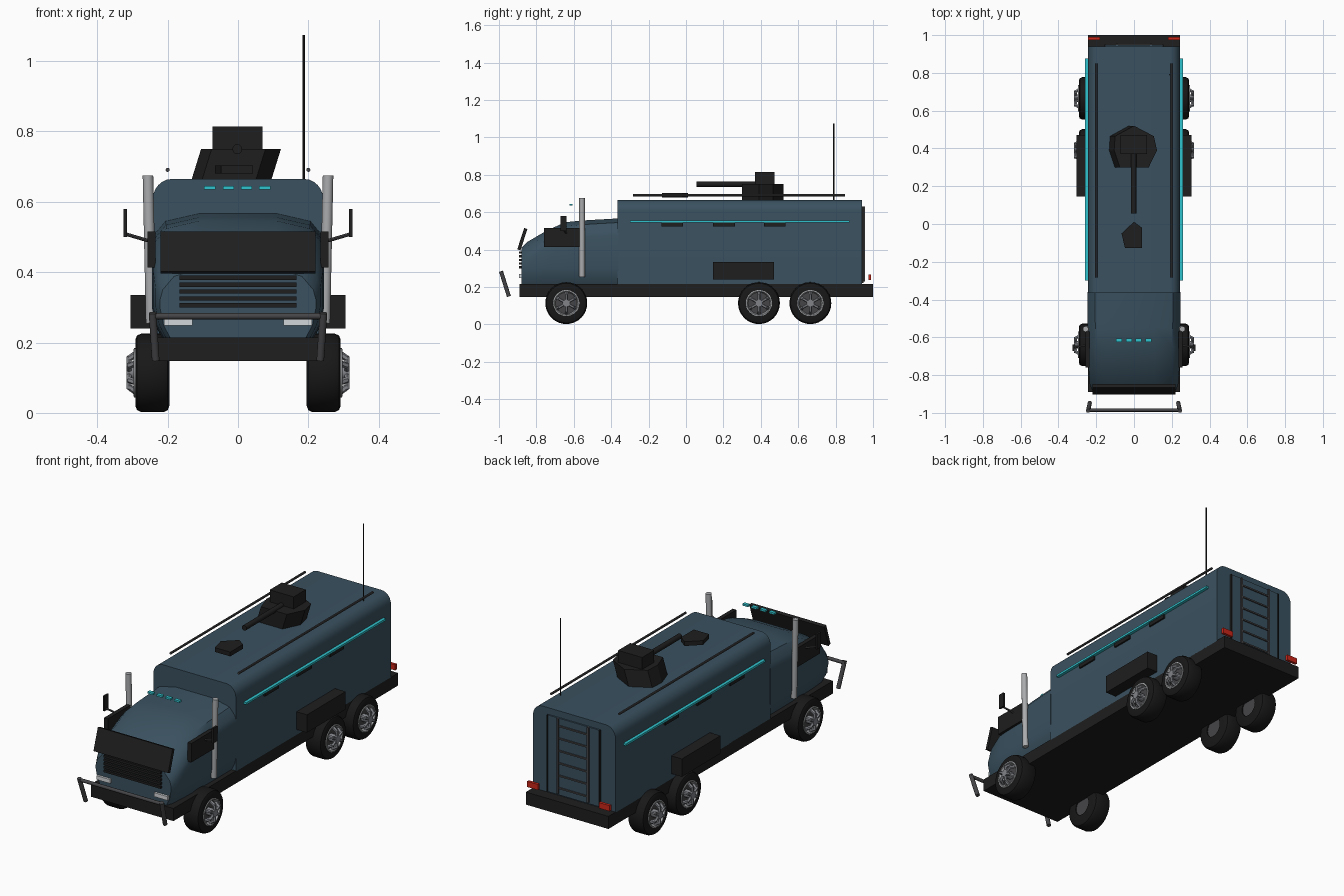
import bpy, bmesh, math
from mathutils import Vector, Matrix

if "Cube" in bpy.data.objects:
    bpy.data.objects.remove(bpy.data.objects["Cube"])


def material(name, r, g, b):
    m = bpy.data.materials.new(name)
    m.diffuse_color = (r, g, b, 1)
    m.use_nodes = True
    m.node_tree.nodes["Principled BSDF"].inputs["Base Color"].default_value = m.diffuse_color
    return m


PAINT = material("slate_blue_paint", 0.042, 0.082, 0.115)
BLACK = material("black", 0.013, 0.013, 0.013)
RUBBER = material("rubber", 0.009, 0.009, 0.009)
STEEL = material("dark_steel", 0.06, 0.06, 0.065)
METAL = material("bright_metal", 0.4, 0.41, 0.42)
RIM = material("rim_grey", 0.22, 0.23, 0.25)
CYAN = material("cyan", 0.03, 0.55, 0.62)
RED = material("red", 0.6, 0.02, 0.01)
LAMP = material("lamp_white", 0.65, 0.68, 0.7)


def finish(name, bm, mat, angle=None):
    bmesh.ops.recalc_face_normals(bm, faces=bm.faces)
    me = bpy.data.meshes.new(name)
    bm.to_mesh(me)
    bm.free()
    me.materials.append(mat)
    if angle:
        me.shade_smooth()
        me.set_sharp_from_angle(angle=math.radians(angle))
    ob = bpy.data.objects.new(name, me)
    bpy.context.collection.objects.link(ob)
    return ob


def box(name, x, y, z, mat, pitch=0):
    """Box from (low, high) ranges, optionally turned about x."""
    bm = bmesh.new()
    size = [b - a for a, b in (x, y, z)]
    mid = [(a + b) / 2 for a, b in (x, y, z)]
    mtx = Matrix.Translation(mid) @ Matrix.Rotation(pitch, 4, 'X') @ Matrix.Diagonal((*size, 1))
    bmesh.ops.create_cube(bm, size=1, matrix=mtx)
    return finish(name, bm, mat)


def side(s, a, b):
    return tuple(sorted((s * a, s * b)))


def tube(name, p, q, r, mat, n=12):
    bm = bmesh.new()
    p, q = Vector(p), Vector(q)
    mtx = Matrix.Translation((p + q) / 2) @ (q - p).to_track_quat('Z', 'Y').to_matrix().to_4x4()
    bmesh.ops.create_cone(bm, cap_ends=True, segments=n, radius1=r, radius2=r,
                          depth=(q - p).length, matrix=mtx)
    return finish(name, bm, mat, 40)


def loft(name, rings, mat, angle=None):
    """Skin closed rings of equal point count and cap both ends."""
    bm = bmesh.new()
    vs = [[bm.verts.new(p) for p in ring] for ring in rings]
    n = len(vs[0])
    for a, b in zip(vs, vs[1:]):
        for i in range(n):
            j = (i + 1) % n
            bm.faces.new((a[i], a[j], b[j], b[i]))
    bm.faces.new(vs[0])
    bm.faces.new(vs[-1])
    return finish(name, bm, mat, angle)


def lathe(name, s, y, z, profile, mat, n=32):
    """Closed (x, radius) profile spun about the wheel axle."""
    bm = bmesh.new()
    rows = []
    for k in range(n):
        t = 2 * math.pi * k / n
        rows.append([bm.verts.new((s * x, y + r * math.cos(t), z + r * math.sin(t)))
                     for x, r in profile])
    m = len(profile)
    for k in range(n):
        a, b = rows[k], rows[(k + 1) % n]
        for i in range(m):
            j = (i + 1) % m
            bm.faces.new((a[i], a[j], b[j], b[i]))
    return finish(name, bm, mat, 35)


def mirrored(half, y):
    return [(x, y, z) for x, z in half] + [(-x, y, z) for x, z in reversed(half)]


# Chassis slab
box("chassis", (-0.243, 0.243), (-0.89, 1.0), (0.148, 0.215), BLACK)

# Rear body with rounded roof edges
body = [(0.243, 0.212)]
for k in range(7):
    t = math.radians(15 * k)
    body.append((0.188 + 0.055 * math.cos(t), 0.605 + 0.06 * math.sin(t)))
loft("rear_body", [mirrored(body, -0.365), mirrored(body, 0.94)], PAINT, 35)

# Cab: section shrinks toward the nose
rings = []
for y, w, h in ((-0.88, 0.222, 0.41), (-0.85, 0.234, 0.44), (-0.76, 0.241, 0.493),
                (-0.65, 0.244, 0.546), (-0.55, 0.245, 0.556), (-0.36, 0.246, 0.567)):
    half = [(w - 0.03, 0.212), (w - 0.01, 0.25), (w, 0.30), (w, h - 0.09),
            (w - 0.008, h - 0.06), (w - 0.04, h - 0.022), (0.11, h)]
    rings.append(mirrored(half, y))
loft("cab", rings, PAINT, 35)

# Windscreen shield, grille and headlights
box("windscreen_shield", (-0.22, 0.22), (-0.884, -0.866), (0.396, 0.516), BLACK, math.radians(-18))
for k in range(5):
    z = 0.306 + 0.0195 * k
    box("grille_bar", (-0.167, 0.167), (-0.892, -0.875), (z - 0.006, z + 0.006), BLACK)
for s in (-1, 1):
    box("headlight", side(s, 0.13, 0.21), (-0.892, -0.872), (0.249, 0.27), LAMP)

# Push bar ahead of the nose
tube("push_bar", (-0.25, -0.985, 0.275), (0.25, -0.985, 0.275), 0.009, STEEL)
for s in (-1, 1):
    tube("push_bar_post", (s * 0.243, -0.989, 0.284), (s * 0.234, -0.947, 0.15), 0.011, STEEL)

# Roof marker lights above the cab
for x in (-0.08, -0.027, 0.024, 0.076):
    box("marker_light", (x - 0.016, x + 0.016), (-0.624, -0.606), (0.635, 0.645), CYAN)

for s in (-1, 1):
    # Cab side windows, mirrors and exhaust stacks
    box("side_window", side(s, 0.235, 0.257), (-0.76, -0.57), (0.414, 0.515), BLACK)
    tube("mirror_arm", (s * 0.25, -0.64, 0.488), (s * 0.318, -0.655, 0.508), 0.005, STEEL, 8)
    box("mirror", side(s, 0.315, 0.325), (-0.672, -0.638), (0.5, 0.58), BLACK)
    tube("exhaust_stack", (s * 0.247, -0.556, 0.255), (s * 0.256, -0.556, 0.675), 0.015, METAL, 16)
    # Body stripe, vents, storage box and roof rail
    box("body_stripe", side(s, 0.243, 0.259), (-0.3, 0.875), (0.546, 0.557), CYAN)
    for y in (-0.073, 0.203, 0.475):
        box("side_vent", side(s, 0.24, 0.252), (y - 0.058, y + 0.058), (0.524, 0.544), BLACK)
    box("storage_box", side(s, 0.24, 0.305), (0.145, 0.47), (0.24, 0.335), BLACK)
    tube("roof_rail", (s * 0.2, -0.283, 0.691), (s * 0.2, 0.85, 0.691), 0.006, STEEL, 8)
    # Tail lights
    box("tail_light", side(s, 0.18, 0.243), (0.975, 0.99), (0.238, 0.268), RED)

# Rear door with frame lines and ladder
box("rear_door", (-0.15, 0.15), (0.93, 0.948), (0.222, 0.63), PAINT)
for s in (-1, 1):
    box("door_seam", side(s, 0.15, 0.156), (0.935, 0.95), (0.222, 0.63), BLACK)
    box("ladder_rail", side(s, 0.084, 0.094), (0.944, 0.956), (0.23, 0.63), STEEL)
for k in range(6):
    z = 0.26 + 0.066 * k
    box("ladder_rung", (-0.09, 0.09), (0.945, 0.954), (z - 0.004, z + 0.004), STEEL)

# Roof hatch and antenna
hatch = [(0.0, 0.012), (0.043, -0.02), (0.043, -0.127), (-0.048, -0.127), (-0.066, -0.05)]
loft("roof_hatch", [[(x, y, z) for x, y in hatch] for z in (0.68, 0.703)], BLACK)
tube("antenna", (0.187, 0.79, 0.66), (0.187, 0.79, 1.075), 0.003, BLACK, 8)

# Turret: seven-sided base leaning to one side, gun housing and barrel
base = [(0, 0.52), (0.105, 0.465), (0.122, 0.39), (0.078, 0.30),
        (-0.075, 0.30), (-0.105, 0.39), (-0.1, 0.465)]
loft("turret_base", [[(x - 0.028, y, 0.66) for x, y in base],
                     [(x, y, 0.75) for x, y in base]], BLACK)
box("gun_housing", (-0.072, 0.069), (0.37, 0.472), (0.745, 0.814), BLACK)
tube("gun_barrel", (-0.002, 0.055, 0.75), (-0.002, 0.42, 0.75), 0.014, BLACK, 12)

# Wheels on three axles
TIRE = [(0.195, 0.05), (0.195, 0.094), (0.2, 0.106), (0.212, 0.112), (0.274, 0.112),
        (0.287, 0.106), (0.292, 0.094), (0.292, 0.069), (0.27, 0.062), (0.265, 0.05)]
RING = [(0.262, 0.056), (0.29, 0.061), (0.297, 0.064), (0.296, 0.07), (0.288, 0.071), (0.265, 0.063)]
for s in (-1, 1):
    for y in (-0.64, 0.39, 0.665):
        c = 0.114
        lathe("tire", s, y, c, TIRE, RUBBER)
        lathe("rim_ring", s, y, c, RING, METAL)
        tube("rim_disc", (s * 0.2, y, c), (s * 0.272, y, c), 0.06, STEEL, 24)
        tube("hub", (s * 0.26, y, c), (s * 0.317, y, c), 0.02, RIM, 12)
        for k in range(6):
            t = math.radians(60 * k + 30)
            d = Vector((0, math.cos(t), math.sin(t)))
            o = Vector((s * 0.31, y, c))
            tube("spoke", o + d * 0.012, o + d * 0.046, 0.008, RIM, 6)
            tube("spoke_foot", o + d * 0.04, Vector((s * 0.283, y, c)) + d * 0.059, 0.009, RIM, 6)
